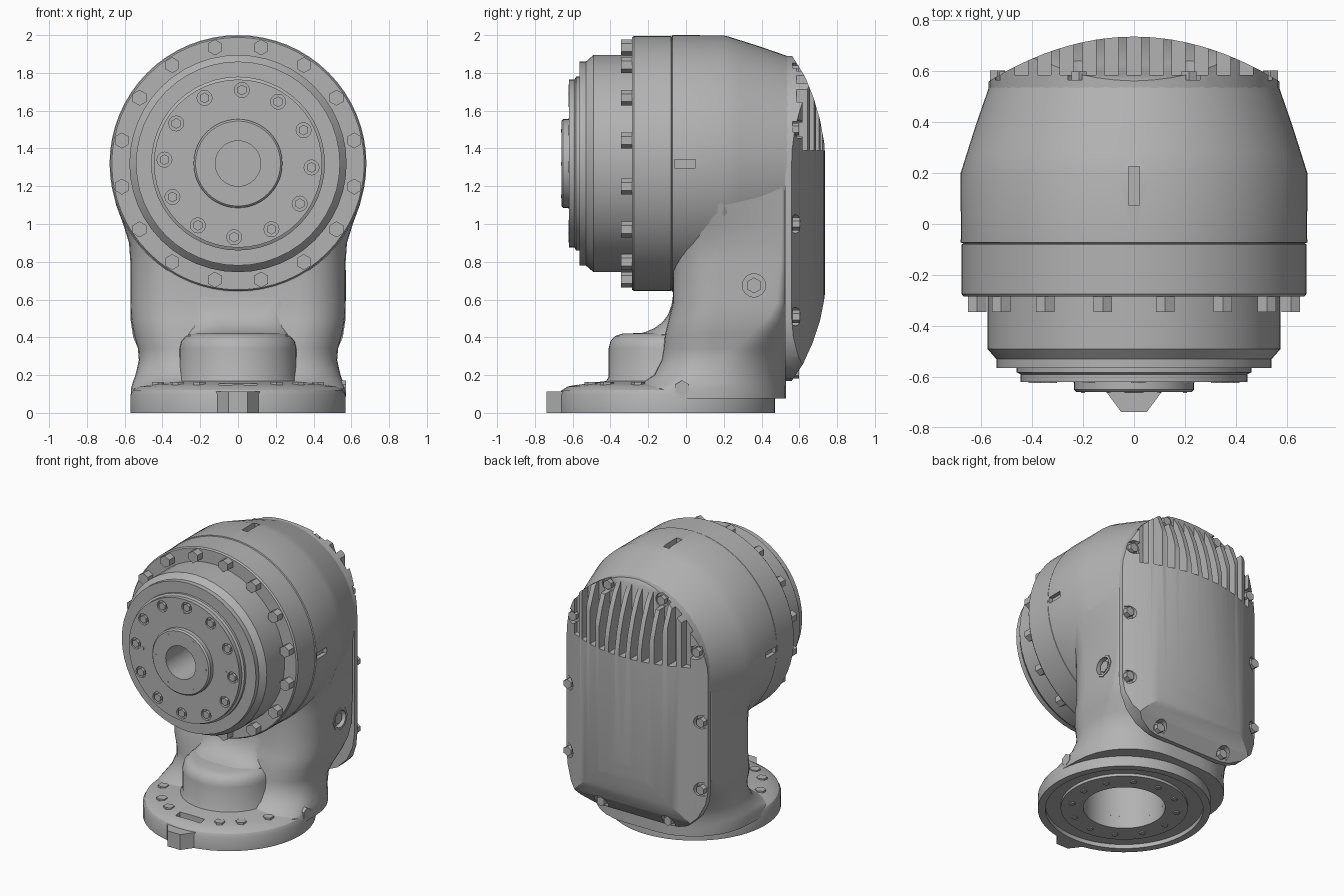
import bpy, bmesh
from math import sin, cos, pi, radians
from mathutils import Vector, Matrix

if "Cube" in bpy.data.objects:
    bpy.data.objects.remove(bpy.data.objects["Cube"])

AXIS_Z = 1.32      # height of the barrel axis
BASE_Y = -0.10     # centre of the mounting flange

grey = bpy.data.materials.new("cast grey")
grey.use_nodes = True
grey.diffuse_color = (0.45, 0.45, 0.45, 1)
grey.node_tree.nodes["Principled BSDF"].inputs["Base Color"].default_value = (0.45, 0.45, 0.45, 1)


def add(name, bm):
    bmesh.ops.recalc_face_normals(bm, faces=bm.faces)
    mesh = bpy.data.meshes.new(name)
    bm.to_mesh(mesh)
    bm.free()
    mesh.materials.append(grey)
    ob = bpy.data.objects.new(name, mesh)
    bpy.context.collection.objects.link(ob)
    return ob


def skin(name, rings, loop=False):
    """Join rings of points with quads; cap the ends or close the loop."""
    bm = bmesh.new()
    vs = [[bm.verts.new(p) for p in ring] for ring in rings]
    n = len(vs[0])
    pairs = list(zip(vs, vs[1:])) + ([(vs[-1], vs[0])] if loop else [])
    for a, b in pairs:
        for i in range(n):
            j = (i + 1) % n
            bm.faces.new((a[i], a[j], b[j], b[i]))
    if not loop:
        bm.faces.new(vs[0])
        bm.faces.new(vs[-1])
    return add(name, bm)


def lathe_y(name, profile, seg=48):
    turn = [2 * pi * i / seg for i in range(seg)]
    return skin(name, [[(r * cos(a), y, AXIS_Z + r * sin(a)) for a in turn] for r, y in profile])


def lathe_z(name, profile, loop=False, seg=48):
    turn = [2 * pi * i / seg for i in range(seg)]
    return skin(name, [[(r * cos(a), BASE_Y + r * sin(a), z) for a in turn] for r, z in profile], loop)


def boxes(name, items):
    bm = bmesh.new()
    for centre, size in items:
        bmesh.ops.create_cube(bm, size=1, matrix=Matrix.Translation(centre) @ Matrix.Diagonal((*size, 1)))
    return add(name, bm)


def studs(name, places, r, height, sides=6):
    """Prisms centred on each place and standing along its normal."""
    bm = bmesh.new()
    for p, normal in places:
        turn = Vector(normal).to_track_quat('Z', 'Y').to_matrix().to_4x4()
        bmesh.ops.create_cone(bm, cap_ends=True, segments=sides, radius1=r, radius2=r,
                              depth=height, matrix=Matrix.Translation(p) @ turn)
    return add(name, bm)


def cut(ob, tool, operation='DIFFERENCE', keep=False):
    mod = ob.modifiers.new("cut", 'BOOLEAN')
    mod.operation, mod.object, mod.solver = operation, tool, 'EXACT'
    bpy.context.view_layer.objects.active = ob
    bpy.ops.object.modifier_apply(modifier=mod.name)
    if not keep:
        bpy.data.objects.remove(tool)


def round_y(r, count, start, y):
    steps = [radians(start) + 2 * pi * i / count for i in range(count)]
    return [((r * cos(a), y, AXIS_Z + r * sin(a)), (0, -1, 0)) for a in steps]


# Barrel housing, with lifting slots on top and both sides
barrel = lathe_y("barrel_housing", [(.66, -.08), (.68, -.072), (.68, .2), (.655, .28),
                                    (.62, .39), (.568, .54)], 64)
cut(barrel, boxes("slot_cutter", [((s * .68, -.005, AXIS_Z), (.06, .11, .045)) for s in (-1, 1)]
                  + [((0, .15, 2), (.045, .15, .08))]))

# Front ring and stepped output stack
lathe_y("bolt_ring", [(.65, -.06), (.676, -.08), (.676, -.275), (.668, -.285)], 64)
stack = lathe_y("output_stack", [(.575, -.2), (.575, -.49), (.54, -.53), (.54, -.565), (.46, -.565),
                                 (.46, -.582), (.445, -.59), (.445, -.62), (.235, -.62), (.235, -.65),
                                 (.225, -.66), (.12, -.66), (.12, -.3)])
cut(stack, studs("pocket_cutter", round_y(.39, 12, -3, -.62), .04, .04, 12))
studs("ring_bolts", round_y(.627, 16, 11.25, -.31), .042, .07)
studs("face_bolts", round_y(.39, 12, -3, -.608), .028, .03)
studs("face_pins", round_y(.2, 6, 0, -.657), .009, .01)
studs("dowel_pins", round_y(.335, 4, 0, -.618), .014, .01)


# Neck: rounded sections stacked upwards, tapering towards the back
def section(z, hw, front, back_r):
    rear = min(hw, .566)
    half = []
    for cx, cy, r, start in ((hw - .25, front + .25, .25, -90), (rear - back_r, .53 - back_r, back_r, 0)):
        for i in range(9):
            a = radians(start + i * 11.25)
            half.append((cx + r * cos(a), cy + r * sin(a), z))
    return half + [(-x, y, h) for x, y, h in reversed(half)]


neck = skin("neck", [section(*s) for s in (
    (.075, .569, -.3, .44), (.13, .566, -.29, .44), (.16, .558, -.23, .43), (.2, .543, -.17, .4),
    (.28, .525, -.13, .34), (.34, .53, -.12, .27), (.42, .553, -.11, .18), (.5, .566, -.09, .1),
    (.58, .57, -.07, .05), (.8, .57, -.07, .03), (.9, .577, -.07, .03), (1, .608, -.07, .03),
    (1.1, .645, -.06, .03), (1.2, .668, -.06, .03), (1.32, .674, -.06, .03))])

# Front hump with a fillet sweeping back up into the neck
hump = lathe_z("front_hump", [(.335, .1), (.325, .165), (.31, .19), (.31, .34), (.3, .38), (.275, .407),
                              (.235, .42), (.1, .424)])
skin("hump_fillet", [section(*s, .05) for s in (
    (.37, .28, -.22), (.415, .285, -.26), (.43, .3, -.21), (.45, .32, -.165), (.48, .35, -.125),
    (.52, .39, -.095), (.57, .43, -.077), (.64, .45, -.066))])

# Mounting flange with underside groove, locating tab and cable slot
flange = lathe_z("mounting_flange", [(.27, .14), (.27, .01), (.42, .01), (.42, .03), (.52, .03), (.52, 0),
                                     (.57, 0), (.57, .095), (.558, .12), (.525, .14), (.46, .152),
                                     (.4, .16), (.31, .17)], loop=True, seg=64)
cut(flange, boxes("cable_cutter", [((0, -.55, .16), (.2, .05, .09))]))
tab = [(-.13, -.63), (-.05, -.738), (.05, -.738), (.13, -.63)]
skin("locating_tab", [[(x, y, z) for x, y in tab] for z in (0, .112)])

# Central bore through the underside
bore = lathe_z("bore_cutter", [(.27, -.1), (.27, .36)])
cut(hump, bore, keep=True)
cut(neck, bore)

# Flange bolts above and below
sweep = [radians(270 + s * d) for s in (-1, 1) for d in (27, 45, 70)]
studs("flange_bolts", [((.45 * cos(a), BASE_Y + .45 * sin(a), .148), (0, 0, 1)) for a in sweep], .036, .03)
ring = [2 * pi * i / 12 for i in range(12)]
studs("underside_bolts", [((.35 * cos(a), BASE_Y + .35 * sin(a), .01), (0, 0, 1)) for a in ring], .022, .016)

# Side plugs
cut(neck, studs("plug_cutter", [((.57, .36, .675), (1, 0, 0))], .064, .07, 16))
studs("side_plug", [((.545, .36, .675), (1, 0, 0))], .042, .03)
collar = studs("plug_collar", [((.562, .36, .675), (1, 0, 0))], .082, .022, 8)
cut(collar, studs("collar_cutter", [((.56, .36, .675), (1, 0, 0))], .062, .1, 16))
studs("drain_plug", [((.555, -.02, .13), (1, 0, 0))], .042, .032)

# Back cover: outline, plan curve and side curve intersected
arc = [radians(i * 7.5) for i in range(25)]
outline = [(.57 * cos(a), AXIS_Z + .57 * sin(a)) for a in arc]
lower = [(-.57, .5), (-.555, .4), (-.51, .3), (-.43, .22), (-.34, .18), (-.27, .17)]
outline += lower + [(-x, z) for x, z in reversed(lower)]
cover = skin("back_cover", [[(x, y, z) for x, z in outline] for y in (.525, .8)])
plan = [(x / 20, .735 - .54 * (x / 20) ** 2) for x in range(-13, 14)] + [(.65, .4), (-.65, .4)]
cut(cover, skin("plan_tool", [[(x, y, z) for x, y in plan] for z in (0, 2.1)]), 'INTERSECT')
side = [(.4, .1), (.5, .1), (.56, .17), (.62, .26), (.67, .37), (.71, .49), (.73, .59), (.745, .7),
        (.745, 1.35), (.73, 1.44), (.71, 1.55), (.675, 1.67), (.63, 1.78), (.565, 1.885), (.5, 1.97), (.4, 1.97)]
cut(cover, skin("side_tool", [[(x, y, z) for y, z in side] for x in (-.7, .7)]), 'INTERSECT')

# Cooling slots leave thin fins across the top of the cover
cut(cover, boxes("fin_cutter", [((i * .088, .735, 1.7), (.054, .3, .62)) for i in range(-5, 6)]))

# Cover bolts sunk in notches round the rim
rim = [(s * .535, .58, z) for s in (-1, 1) for z in (.51, 1.0)]
rim += [(s * .27, .575, .215) for s in (-1, 1)]
rim += [(.53 * cos(a), .575, AXIS_Z + .53 * sin(a)) for a in map(radians, (20, 66, 114, 160))]
cut(cover, studs("notch_cutter", [((x, .66, z), (0, 1, 0)) for x, y, z in rim], .05, .19, 12))
studs("cover_bolts", [(p, (0, 1, 0)) for p in rim], .034, .045)

# Smooth the curved surfaces and keep the machined edges crisp
bpy.ops.object.select_all(action='DESELECT')
for ob in bpy.context.collection.objects:
    if ob.type == 'MESH' and ob.data.materials and ob.data.materials[0] == grey:
        ob.select_set(True)
        bpy.context.view_layer.objects.active = ob
bpy.ops.object.shade_smooth_by_angle(angle=radians(32))
